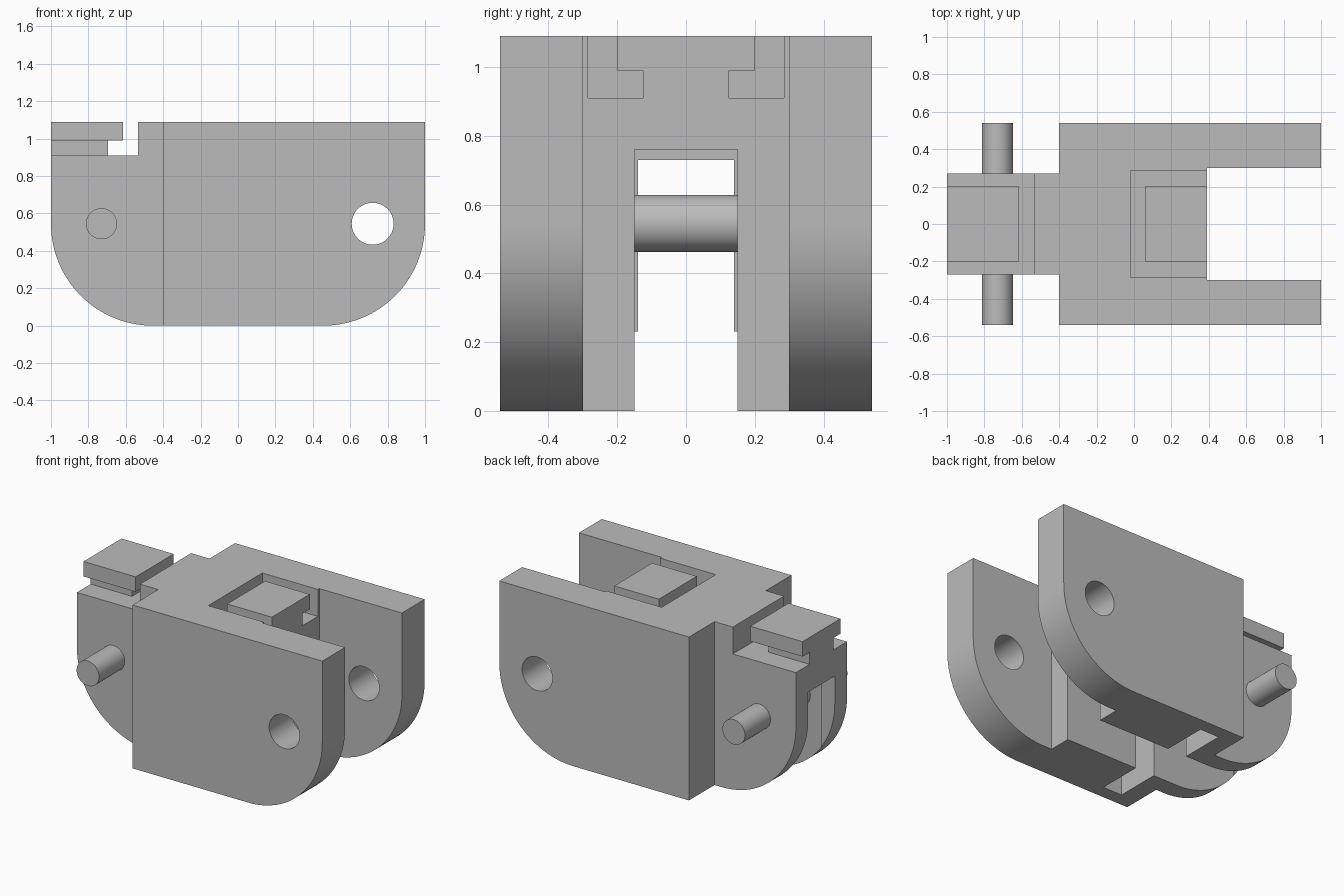
import bpy, bmesh, math
from mathutils import Matrix, Vector

cube = bpy.data.objects.get("Cube")
if cube:
    bpy.data.objects.remove(cube, do_unlink=True)

grey = bpy.data.materials.new("plain_grey")
grey.use_nodes = True
COLOUR = (0.5, 0.5, 0.5, 1)
grey.diffuse_color = COLOUR
grey.node_tree.nodes["Principled BSDF"].inputs["Base Color"].default_value = COLOUR

TOP, HALF, MID = 1.09, 0.54, 0.545


def finish(name, bm):
    bmesh.ops.recalc_face_normals(bm, faces=bm.faces)
    mesh = bpy.data.meshes.new(name)
    bm.to_mesh(mesh)
    bm.free()
    mesh.materials.append(grey)
    obj = bpy.data.objects.new(name, mesh)
    bpy.context.collection.objects.link(obj)
    return obj


def box(name, x0, x1, y0, y1, z0, z1):
    bm = bmesh.new()
    bmesh.ops.create_cube(bm, size=1)
    for v in bm.verts:
        v.co = Vector((x0 if v.co.x < 0 else x1, y0 if v.co.y < 0 else y1,
                       z0 if v.co.z < 0 else z1))
    return finish(name, bm)


def rod(name, x, z, radius, y0, y1):
    bm = bmesh.new()
    place = Matrix.Translation((x, (y0 + y1) / 2, z)) @ Matrix.Rotation(math.pi / 2, 4, 'X')
    bmesh.ops.create_cone(bm, cap_ends=True, segments=64, radius1=radius,
                          radius2=radius, depth=y1 - y0, matrix=place)
    return finish(name, bm)


def rounded_block(name, inner_x, end_x, half_y):
    """Block whose lower outer corner is a quarter circle."""
    side = math.copysign(1, end_x)
    pts = [(inner_x, 0), (inner_x, TOP), (end_x, TOP)]
    for i in range(33):
        a = i / 32 * math.pi / 2
        pts.append((end_x - side * MID * (1 - math.cos(a)), MID - MID * math.sin(a)))
    bm = bmesh.new()
    face = bm.faces.new([bm.verts.new((x, -half_y, z)) for x, z in pts])
    ext = bmesh.ops.extrude_face_region(bm, geom=[face])
    verts = [g for g in ext["geom"] if isinstance(g, bmesh.types.BMVert)]
    bmesh.ops.translate(bm, verts=verts, vec=(0, 2 * half_y, 0))
    return finish(name, bm)


def combine(target, tool, operation):
    mod = target.modifiers.new("combine", 'BOOLEAN')
    mod.operation, mod.object, mod.solver = operation, tool, 'EXACT'
    bpy.context.view_layer.objects.active = target
    bpy.ops.object.modifier_apply(modifier=mod.name)
    bpy.data.objects.remove(tool, do_unlink=True)


def smooth(obj):
    bpy.ops.object.select_all(action='DESELECT')
    obj.select_set(True)
    bpy.context.view_layer.objects.active = obj
    bpy.ops.object.shade_smooth_by_angle(angle=math.radians(30))


# Link body: wide forked block joined to a narrow tongue
body = rounded_block("link_body", -0.4, 1, HALF)
combine(body, rounded_block("tongue", -0.3, -1, 0.27), 'UNION')

# Fork gap, hollow underside, tongue end opening, cross slot, top pockets
for cut in [(0.39, 1.2, -0.3, 0.3, -0.2, 1.3),
            (-0.9, 0.5, -0.15, 0.15, -0.2, 0.76),
            (-1.2, -0.8, -0.14, 0.14, -0.2, 0.73),
            (-0.28, -0.14, -0.45, 0.45, -0.2, 0.755),
            (-0.02, 0.5, -0.285, 0.285, 0.91, 1.3),
            (-1.2, -0.535, -0.4, 0.4, 0.91, 1.3)]:
    combine(body, box("cutter", *cut), 'DIFFERENCE')

# Pin hole through both fork plates
combine(body, rod("hole_cutter", 0.72, MID, 0.112, -0.8, 0.8), 'DIFFERENCE')
smooth(body)

# Cross pin through the tongue
smooth(rod("cross_pin", -0.73, MID, 0.083, -HALF, HALF))

# T-shaped lugs standing in the two pockets
for name, x0, head_x0, x1, head_x1 in [("tongue_lug", -1, -1, -0.695, -0.615),
                                       ("socket_lug", 0.14, 0.06, 0.39, 0.39)]:
    box(name + "_stem", x0, x1, -0.125, 0.125, 0.905, 0.995)
    box(name + "_head", head_x0, head_x1, -0.2, 0.2, 0.99, TOP)
